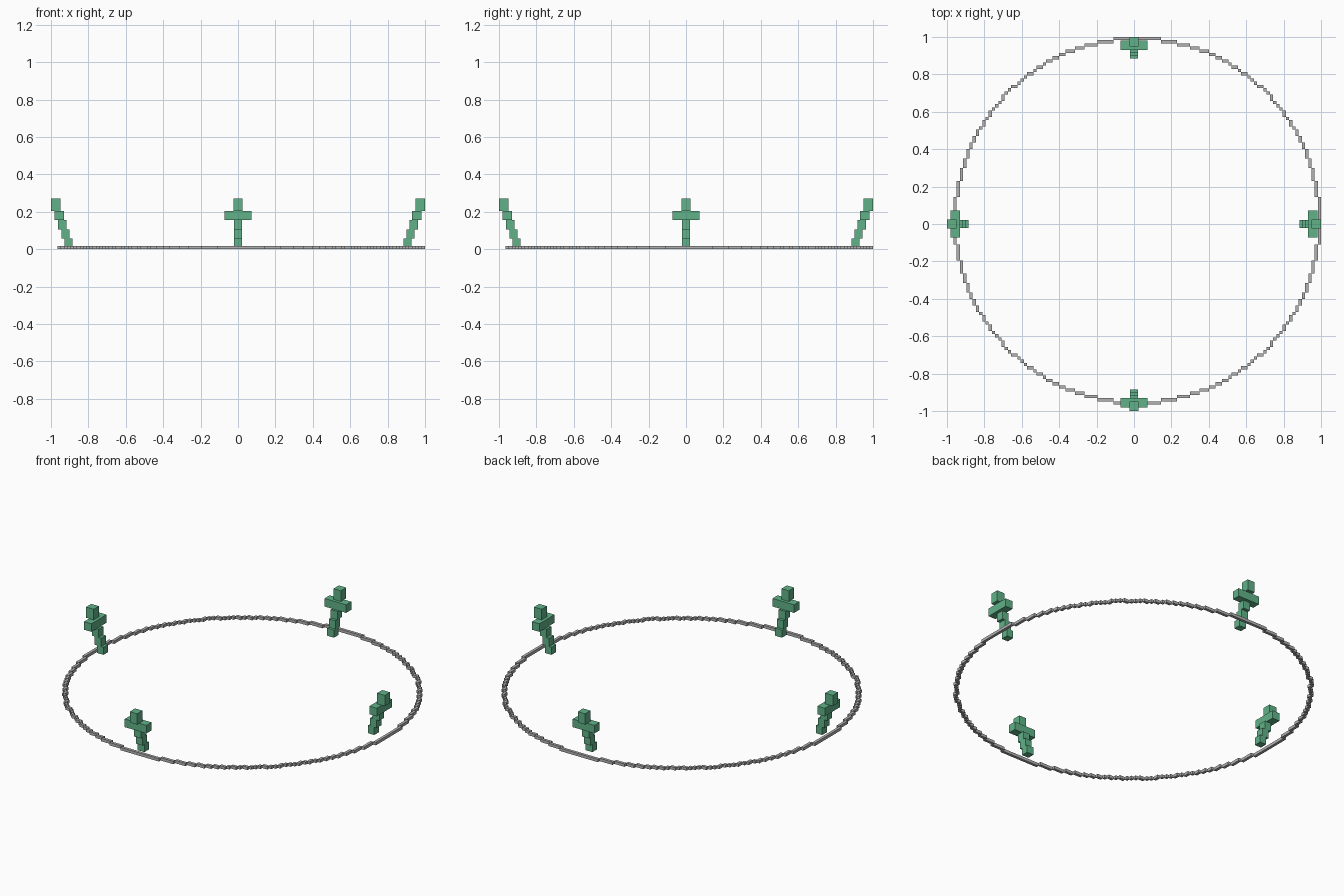
import bpy, bmesh, math
from mathutils import Matrix, Vector

if "Cube" in bpy.data.objects:
    bpy.data.objects.remove(bpy.data.objects["Cube"], do_unlink=True)


def material(name, colour):
    m = bpy.data.materials.new(name)
    m.use_nodes = True
    m.diffuse_color = (*colour, 1)
    m.node_tree.nodes["Principled BSDF"].inputs["Base Color"].default_value = (*colour, 1)
    return m


green = material("green", (0.12, 0.45, 0.25))
grey = material("stone grey", (0.45, 0.45, 0.45))


def add_box(bm, lo, hi):
    lo, hi = Vector(lo), Vector(hi)
    bmesh.ops.create_cube(bm, size=1, matrix=Matrix.Translation((lo + hi) / 2)
                          @ Matrix.Diagonal((*(hi - lo), 1)))


def finish(bm, name, mat):
    mesh = bpy.data.meshes.new(name)
    bm.to_mesh(mesh)
    bm.free()
    mesh.materials.append(mat)
    obj = bpy.data.objects.new(name, mesh)
    bpy.context.collection.objects.link(obj)
    return obj


# Ground ring: a stepped circle of straight block runs
CELL, R, OFFSET = 1.965 / 115, 57, 0.0175
ring = bmesh.new()


def add_run(x0, x1, y0, y1):
    h = CELL / 2
    add_box(ring, (x0 * CELL - h + OFFSET, y0 * CELL - h + OFFSET, 0),
            (x1 * CELL + h + OFFSET, y1 * CELL + h + OFFSET, 0.0175))


for j in range(R, 0, -1):
    hi = min(j, math.floor(math.sqrt(R * R - (j - 0.5) ** 2)))
    lo = -hi if j == R else math.floor(math.sqrt(R * R - (j + 0.5) ** 2)) + 1
    if lo > hi:
        break
    spans = [(lo, hi)] if j == R else [(lo, hi), (-hi, -lo)]
    for a, b in spans:
        for s in (j, -j):
            add_run(a, b, s, s)
            add_run(s, s, a, b)
finish(ring, "ground_ring", grey)

# Outward-leaning figures: part, inner and outer radius, half width, bottom and top
PARTS = [
    ("legs", 0.885, 0.928, 0.0225, 0.010, 0.056),
    ("waist", 0.901, 0.944, 0.0225, 0.056, 0.106),
    ("chest", 0.918, 0.962, 0.0225, 0.106, 0.156),
    ("arms", 0.931, 0.980, 0.0725, 0.156, 0.205),
    ("head", 0.949, 1.000, 0.0245, 0.205, 0.270),
]
for k, side in enumerate(("left", "back", "right", "front")):
    for part, r0, r1, w, z0, z1 in PARTS:
        bm = bmesh.new()
        add_box(bm, (r0, -w, z0), (r1, w, z1))
        bm.transform(Matrix.Rotation(k * math.pi / 2, 4, "Z"))
        finish(bm, f"{side}_figure_{part}", green)
